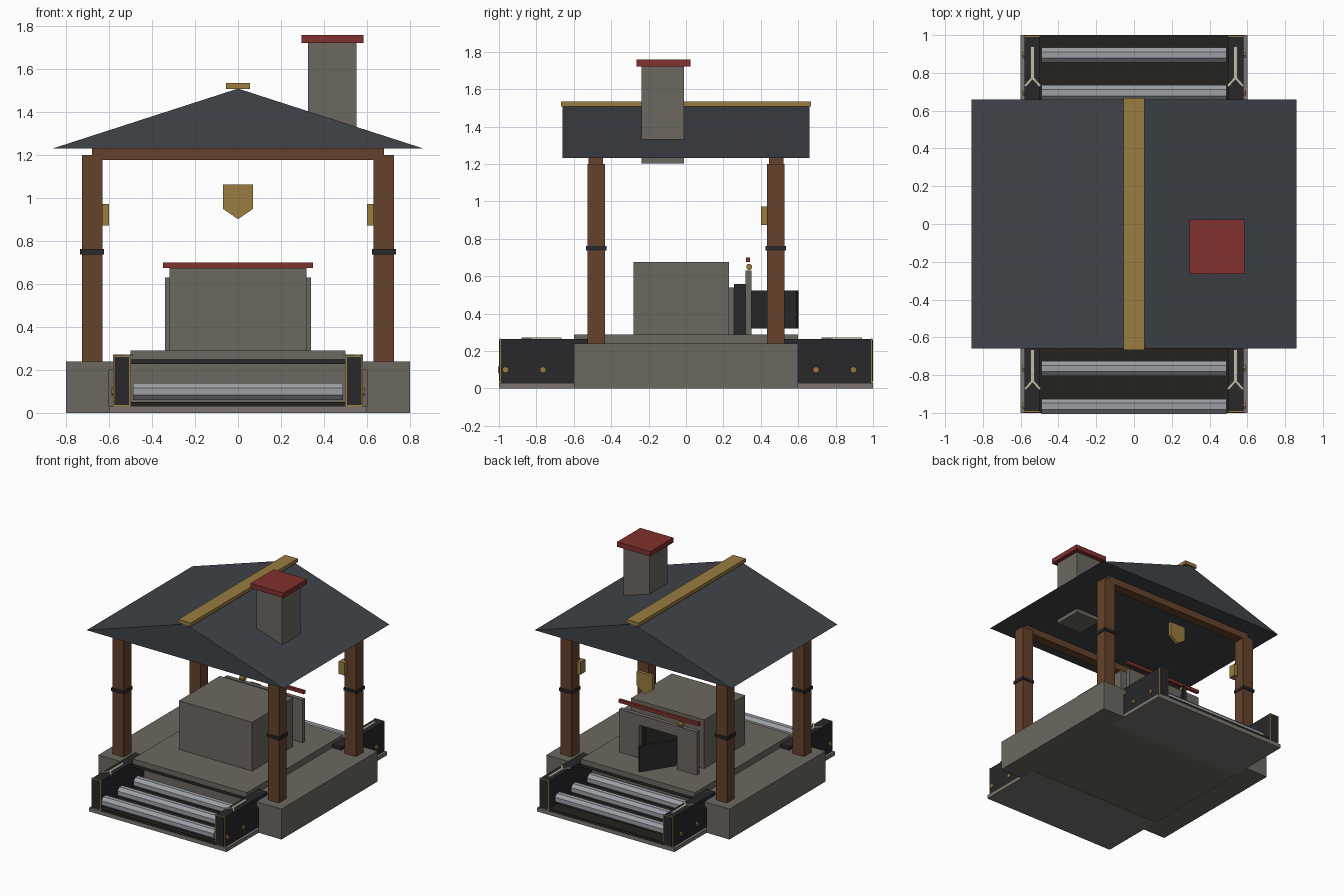
import bpy, bmesh, math
from mathutils import Matrix

if "Cube" in bpy.data.objects:
    bpy.data.objects.remove(bpy.data.objects["Cube"])


def mat(name, r, g, b):
    m = bpy.data.materials.new(name)
    m.diffuse_color = (r, g, b, 1)
    m.use_nodes = True
    m.node_tree.nodes["Principled BSDF"].inputs["Base Color"].default_value = m.diffuse_color
    return m


STONE = mat("stone", .15, .14, .118)
PLATE = mat("plate", .2, .18, .16)
ROOF = mat("slate", .05, .056, .066)
WOOD = mat("wood", .13, .055, .024)
IRON = mat("iron", .021, .021, .024)
BED = mat("bed", .018, .016, .013)
RED = mat("red", .22, .03, .026)
GOLD = mat("gold", .32, .2, .05)
STEEL = mat("steel", .33, .35, .38)
CREAM = mat("cream", .55, .5, .38)


def finish(name, bm, m):
    bmesh.ops.recalc_face_normals(bm, faces=bm.faces)
    me = bpy.data.meshes.new(name)
    bm.to_mesh(me)
    bm.free()
    me.materials.append(m)
    ob = bpy.data.objects.new(name, me)
    bpy.context.collection.objects.link(ob)
    return ob


def box(name, x, y, z, m):
    """Box from (min, max) ranges."""
    bm = bmesh.new()
    bmesh.ops.create_cube(bm, size=1)
    for v in bm.verts:
        for i, r in enumerate((x, y, z)):
            v.co[i] = r[0] if v.co[i] < 0 else r[1]
    return finish(name, bm, m)


def prism_y(name, pts, y0, y1, m):
    """Extrude an (x, z) outline along y."""
    bm = bmesh.new()
    f = bm.faces.new([bm.verts.new((x, y0, z)) for x, z in pts])
    new = bmesh.ops.extrude_face_region(bm, geom=[f])["geom"]
    for v in new:
        if isinstance(v, bmesh.types.BMVert):
            v.co.y = y1
    return finish(name, bm, m)


def rod_x(name, x0, x1, y, z, r, n, m):
    """Faceted cylinder along x."""
    bm = bmesh.new()
    bmesh.ops.create_cone(bm, cap_ends=True, segments=n, radius1=r, radius2=r, depth=abs(x1 - x0),
                          matrix=Matrix.Translation(((x0 + x1) / 2, y, z))
                          @ Matrix.Rotation(math.pi / 2, 4, 'Y')
                          @ Matrix.Rotation(math.pi / n, 4, 'Z'))
    return finish(name, bm, m)


def bar(name, a, b, w, z, m):
    """Flat strip between two (x, y) points."""
    dx, dy = b[0] - a[0], b[1] - a[1]
    ob = box(name, (0, math.hypot(dx, dy)), (-w / 2, w / 2), z, m)
    ob.location = (a[0], a[1], 0)
    ob.rotation_euler.z = math.atan2(dy, dx)
    return ob


def span(s, a, b):
    return tuple(sorted((s * a, s * b)))


# Stone base with roller recesses front and back
box("base_core", (-.6, .6), (-.46, .46), (0.002, .24), STONE)
for s in (-1, 1):
    box("base_side", span(s, .6, .8), (-.6, .6), (0, .24), STONE)
box("hearth_slab", (-.5, .5), (-.6, .6), (.24, .29), STONE)
for s in (-1, 1):
    box("base_ledge", span(s, .5, .6), (-.6, .6), (.2, .24), STONE)

# Roller tables
for end, s, first in (("front", -1, -.965), ("back", 1, .495)):
    box(end + "_tray", (-.6, .6), span(s, .46, 1), (0, .03), PLATE)
    box(end + "_bed", (-.5, .5), span(s, .46, .998), (.03, .05), BED)
    box(end + "_lip", (-.5, .5), span(s, .58, .603), (.228, .25), IRON)
    for k in range(3):
        rod_x(end + "_roller", -.49, .49, first + .2 * k, .1, .043, 8, STEEL)
    for sx in (-1, 1):
        box(end + "_rail", span(sx, .5, .58), span(s, .46, .99), (.03, .265), IRON)
        box(end + "_rail_trim", span(sx, .498, .583), span(s, .99, .997), (.03, .268), GOLD)
        box(end + "_rail_end", span(sx, .507, .574), span(s, .997, 1), (.037, .26), IRON)
        for k in range(3):
            y = first + .2 * k
            if abs(y) > .6:
                rod_x(end + "_bolt", sx * .58, sx * .59, y, .1, .018, 6, GOLD)
        # forked marker on the rail top
        x, y = sx * .537, (-.83 if s < 0 else .775)
        zr = (.265, .273)
        bar(end + "_marker_stem", (x, y), (x, y + .165), .02, zr, CREAM)
        for k in (-1, 1):
            bar(end + "_marker_fork", (x, y), (x + k * .04, y - .045), .014, zr, CREAM)

# Furnace body
box("furnace_block", (-.32, .32), (-.28, .23), (.29, .675), STONE)
box("furnace_back_panel", (-.25, .25), (.23, .257), (.29, .54), STONE)
# Dark throat and doorway frame
for s in (-1, 1):
    box("throat_side", span(s, .165, .21), (.257, .317), (.29, .56), IRON)
    box("frame_side", span(s, .165, .34), (.317, .35), (.29, .63), STONE)
box("throat_top", (-.165, .165), (.257, .317), (.53, .56), IRON)
box("throat_back", (-.165, .165), (.257, .265), (.29, .53), BED)
box("frame_top", (-.165, .165), (.317, .35), (.55, .63), STONE)
bar("furnace_door", (-.16, .352), (-.005, .595), .02, (.32, .525), IRON)
box("red_rail", (-.35, .35), (.32, .342), (.675, .7), RED)
rod_x("rail_hook", -.215, -.175, .338, .65, .017, 8, GOLD)

# Posts, bands, beams, lanterns
for sx in (-1, 1):
    for sy in (-1, 1):
        box("post", span(sx, .63, .727), span(sy, .432, .527), (.02, 1.2), WOOD)
        box("post_band", span(sx, .624, .735), span(sy, .425, .535), (.738, .762), IRON)
    box("lantern", span(sx, .6, .65), (.4, .46), (.873, .972), GOLD)
for s in (-1, 1):
    box("cross_beam", (-.68, .68), span(s, .445, .522), (1.178, 1.235), WOOD)

# Hanging shield
prism_y("shield", [(-.07, 1.063), (.07, 1.063), (.07, .95), (0, .902), (-.07, .95)], .49, .515, GOLD)

# Roof, ridge and chimney
prism_y("roof", [(-.86, 1.232), (.86, 1.232), (0, 1.51)], -.66, .66, ROOF)
box("ridge_cap", (-.055, .055), (-.667, .667), (1.507, 1.535), GOLD)
box("chimney", (.327, .552), (-.237, -.01), (1.202, 1.722), STONE)
box("chimney_cap", (.295, .585), (-.265, .025), (1.722, 1.76), RED)
